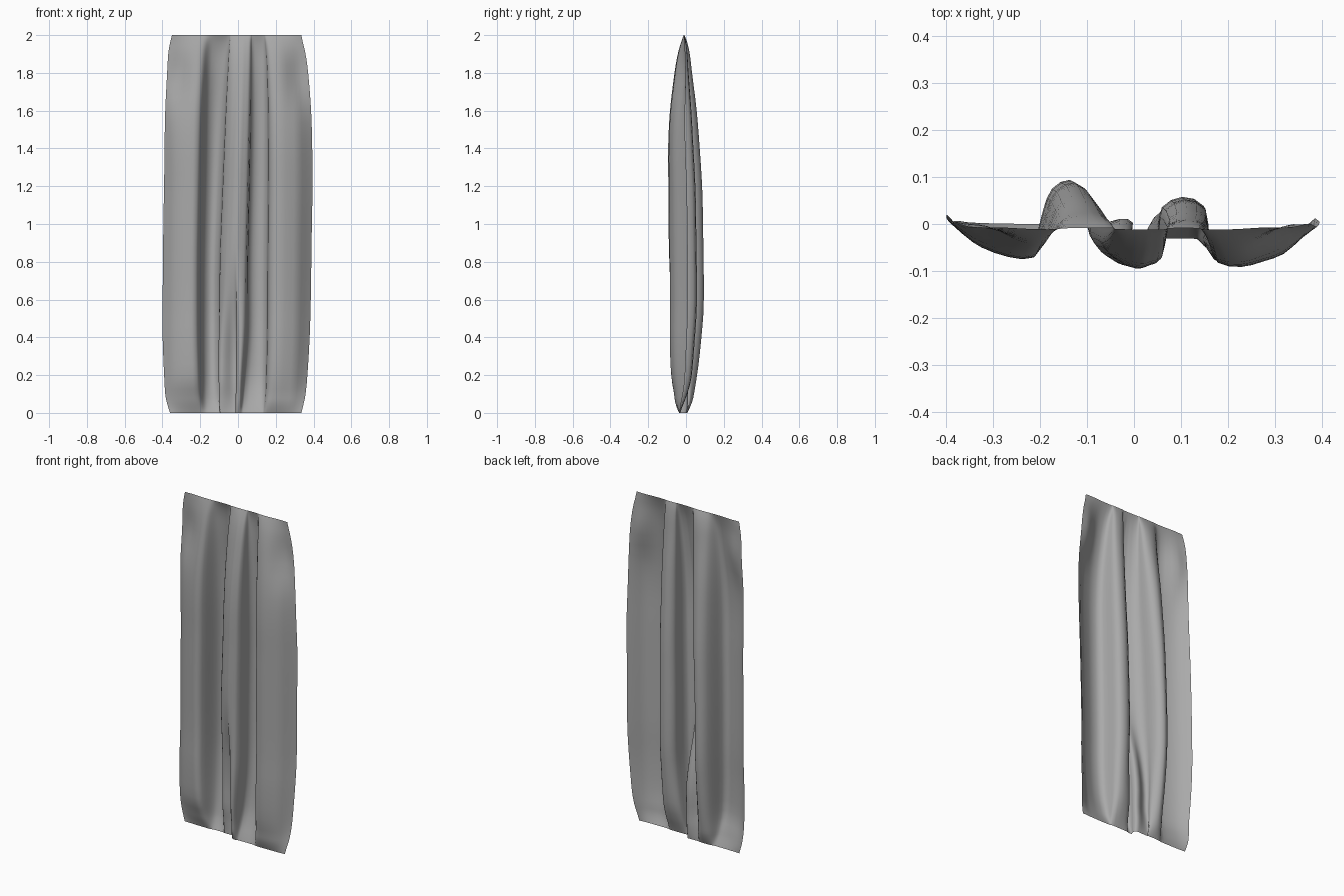
import bpy, bmesh
from math import exp

cube = bpy.data.objects.get("Cube")
if cube:
    bpy.data.objects.remove(cube)

# Fold outline (x, y) across the cloth, at the upper and the lower part
LEFT = [(-.395, .018), (-.365, -.015), (-.33, -.042), (-.27, -.065), (-.215, -.066),
        (-.193, -.015), (-.18, .03), (-.158, .075), (-.113, .094), (-.076, .06)]
UPPER = [(-.07, 0), (-.066, -.03), (-.045, -.06), (-.025, -.075), (-.01, -.085),
         (.005, -.09), (.017, -.092), (.037, -.084), (.059, -.07), (.068, -.01), (.074, .035)]
LOWER = [(-.073, .035), (-.078, .012), (-.062, -.003), (-.035, .006), (-.005, .028),
         (.023, .018), (.014, -.05), (.034, -.085), (.054, -.07), (.066, -.01), (.076, .035)]
RIGHT = [(.113, .057), (.155, .037), (.163, -.03), (.18, -.078), (.23, -.088),
         (.275, -.076), (.32, -.058), (.36, -.02), (.395, .01)]

# Height, fold depth, depth shift, left and right width factors
ROWS = [(0, .04, -.015, .91, .85), (.05, .3, -.014, .95, .88), (.1, .48, -.012, .975, .905),
        (.2, .75, -.012, .99, .93), (.4, .92, -.005, 1.01, .96), (.6, .98, .002, 1.01, .975),
        (1, .98, -.002, 1, .99), (1.2, .96, -.005, .99, 1), (1.4, .9, -.012, .985, .995),
        (1.6, .76, -.015, .975, .98), (1.8, .5, -.015, .95, .94), (1.9, .34, -.012, .935, .905),
        (1.96, .18, -.01, .91, .87), (2, .02, -.01, .885, .85)]


def smooth_value(a, b, c, d, t):
    """Smooth curve from b to c."""
    return b + .5 * t * (c - a + t * (2*a - 5*b + 4*c - d + t * (3*(b - c) + d - a)))


def refine(points, steps):
    """Add smooth in-between points to a list of tuples."""
    out = []
    last = len(points) - 1
    for i in range(last):
        a, b, c, d = (points[max(0, min(last, i + k))] for k in (-1, 0, 1, 2))
        for s in range(steps):
            out.append(tuple(smooth_value(*v, s / steps) for v in zip(a, b, c, d)))
    return out + [points[-1]]


def ramp(value, start, end):
    """Eased step from 0 at start to 1 at end."""
    t = max(0, min(1, (value - start) / (end - start)))
    return t * t * (3 - 2 * t)


def bump(value, centre, spread):
    return exp(-((value - centre) / spread) ** 2)


upper = refine(LEFT + UPPER + RIGHT, 2)
lower = refine(LEFT + LOWER + RIGHT, 2)
overlap = 2 * (len(LEFT) + 5)

# Hanging cloth: sweep the folds up the height
bm = bmesh.new()
grid = []
for z, depth, shift, wide_left, wide_right in refine(ROWS, 3):
    t = ramp(z, .2, .85)
    row = []
    for i, (low, high) in enumerate(zip(lower, upper)):
        x = low[0] + (high[0] - low[0]) * t
        y = shift + depth * (low[1] + (high[1] - low[1]) * t)
        # Hem overlaps itself near the middle
        y += (.018 - .036 * ramp(i, overlap - 1, overlap + 2)) * (1 - ramp(z, 0, .2))
        # Outer flanks sink back below the top edge
        y += .032 * bump(z, 1.78, .15) * bump(abs(x), .33, .06)
        # Inner folds lean sideways with height, more so at the hem
        lean = .04 * (max(z, .8) - 1.5) * bump(x, -.05, .15)
        lean -= .025 * (1 - ramp(z, 0, .5)) * bump(x, .07, .035)
        width = wide_left + (wide_right - wide_left) * (x / .8 + .5)
        row.append(bm.verts.new((x * width + lean, y, z)))
    grid.append(row)
for r0, r1 in zip(grid, grid[1:]):
    for i in range(len(r0) - 1):
        bm.faces.new((r0[i], r0[i + 1], r1[i + 1], r1[i]))

mesh = bpy.data.meshes.new("curtain_panel")
bm.to_mesh(mesh)
bm.free()
mesh.polygons.foreach_set("use_smooth", [True] * len(mesh.polygons))
curtain = bpy.data.objects.new("curtain_panel", mesh)
bpy.context.collection.objects.link(curtain)

# Plain grey fabric
fabric = bpy.data.materials.new("grey fabric")
fabric.use_nodes = True
color = (.4, .4, .4, 1)
fabric.diffuse_color = color
fabric.node_tree.nodes["Principled BSDF"].inputs["Base Color"].default_value = color
mesh.materials.append(fabric)
